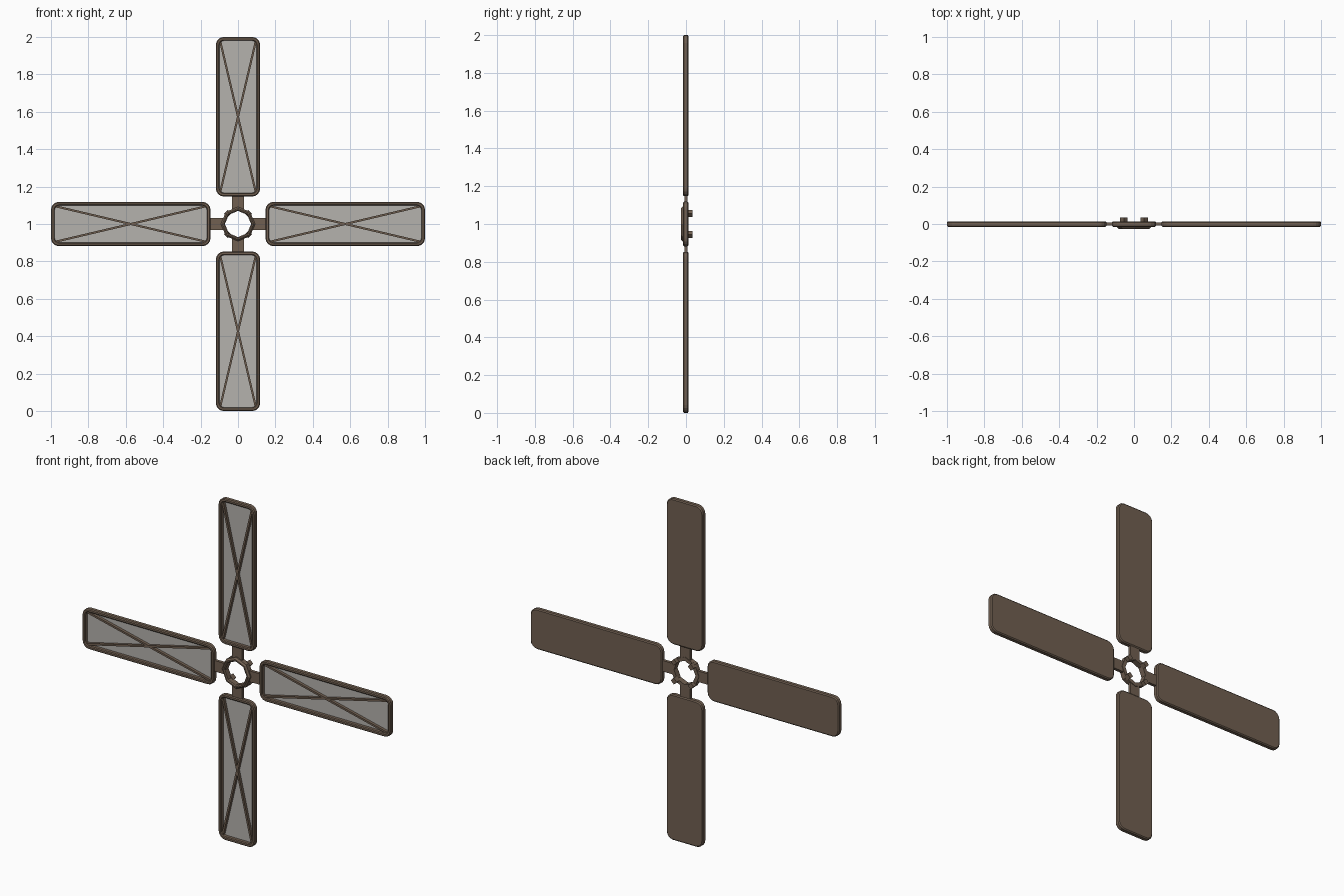
import bpy, bmesh, math
from mathutils import Matrix, Vector

if "Cube" in bpy.data.objects:
    bpy.data.objects.remove(bpy.data.objects["Cube"])

CENTRE = Vector((0, 0, 1))
HALF_W, R0, R1 = 0.118, 0.147, 1.0     # blade half width, inner and outer reach
MID, HALF_L = (R0 + R1) / 2, (R1 - R0) / 2


def material(name, rgb):
    m = bpy.data.materials.new(name)
    m.diffuse_color = (*rgb, 1)
    m.use_nodes = True
    m.node_tree.nodes["Principled BSDF"].inputs["Base Color"].default_value = m.diffuse_color
    return m


brown = material("weathered brown", (0.165, 0.117, 0.083))
grey = material("pale grey panel", (0.46, 0.445, 0.42))


def finish(name, bm, mats, angle=0.0):
    """Turn about the hub axis, lift to the hub height and make the object."""
    bm.transform(Matrix.Translation(CENTRE) @ Matrix.Rotation(angle, 4, 'Y'))
    me = bpy.data.meshes.new(name)
    bm.to_mesh(me)
    bm.free()
    for m in mats:
        me.materials.append(m)
    ob = bpy.data.objects.new(name, me)
    bpy.context.collection.objects.link(ob)
    return ob


def rounded_loop(bm, inset, y, radius=0.042, steps=4):
    """Ring of vertices on a rounded rectangle outline."""
    r = max(radius - inset, 0.012)
    a, b = HALF_W - inset - r, HALF_L - inset - r
    ring = []
    for i, (sx, sz) in enumerate([(1, 1), (-1, 1), (-1, -1), (1, -1)]):
        for k in range(steps + 1):
            t = math.pi / 2 * (i + k / steps)
            ring.append(bm.verts.new((sx * a + r * math.cos(t), y,
                                      MID + sz * b + r * math.sin(t))))
    return ring


def box(bm, size, matrix):
    bmesh.ops.create_cube(bm, size=1, matrix=matrix @ Matrix.Diagonal((*size, 1)))


def bridge(bm, a, b):
    n = len(a)
    for i in range(n):
        j = (i + 1) % n
        bm.faces.new((a[i], a[j], b[j], b[i]))


for k, side in enumerate(["top", "right", "bottom", "left"]):
    ang = k * math.pi / 2
    # blade: closed back, raised rim, recessed pale panel in front
    bm = bmesh.new()
    rings = [rounded_loop(bm, i, y) for i, y in
             [(0.006, 0.014), (0, 0.009), (0, -0.01), (0.005, -0.015),
              (0.015, -0.015), (0.02, -0.011), (0.02, 0.007)]]
    for a, b in zip(rings, rings[1:]):
        bridge(bm, a, b)
    bm.faces.new(rings[0])
    panel = bm.faces.new(rings[-1])
    bmesh.ops.recalc_face_normals(bm, faces=bm.faces)
    panel.material_index = 1
    finish(side + "_blade", bm, [brown, grey], ang)

    # crossed braces
    bm = bmesh.new()
    w, l = 2 * (HALF_W - 0.023), 2 * (HALF_L - 0.023)
    for s in (1, -1):
        m = (Matrix.Translation((0, -0.001, MID)) @
             Matrix.Rotation(s * math.atan2(w, l), 4, 'Y'))
        box(bm, (0.011, 0.017, math.hypot(w, l)), m)
    finish(side + "_braces", bm, [brown], ang)

    # arm from hub to blade
    bm = bmesh.new()
    box(bm, (0.064, 0.018, 0.077), Matrix.Translation((0, 0, 0.1155)))
    finish(side + "_arm", bm, [brown], ang)

    # stud on the back of the hub
    bm = bmesh.new()
    box(bm, (0.028, 0.03, 0.026), Matrix.Translation((0, 0.02, 0.078)))
    finish(side + "_stud", bm, [brown], ang + math.pi / 4)

# eight-sided hub ring with bevelled front
bm = bmesh.new()
profile = [(0.07, 0.012), (0.092, 0.012), (0.092, -0.017),
           (0.083, -0.026), (0.076, -0.026), (0.07, -0.021)]
hub = [[bm.verts.new((r * math.cos(i * math.pi / 4), y, r * math.sin(i * math.pi / 4)))
        for i in range(8)] for r, y in profile]
for a, b in zip(hub, hub[1:] + hub[:1]):
    bridge(bm, a, b)
bmesh.ops.recalc_face_normals(bm, faces=bm.faces)
finish("hub_ring", bm, [brown])
